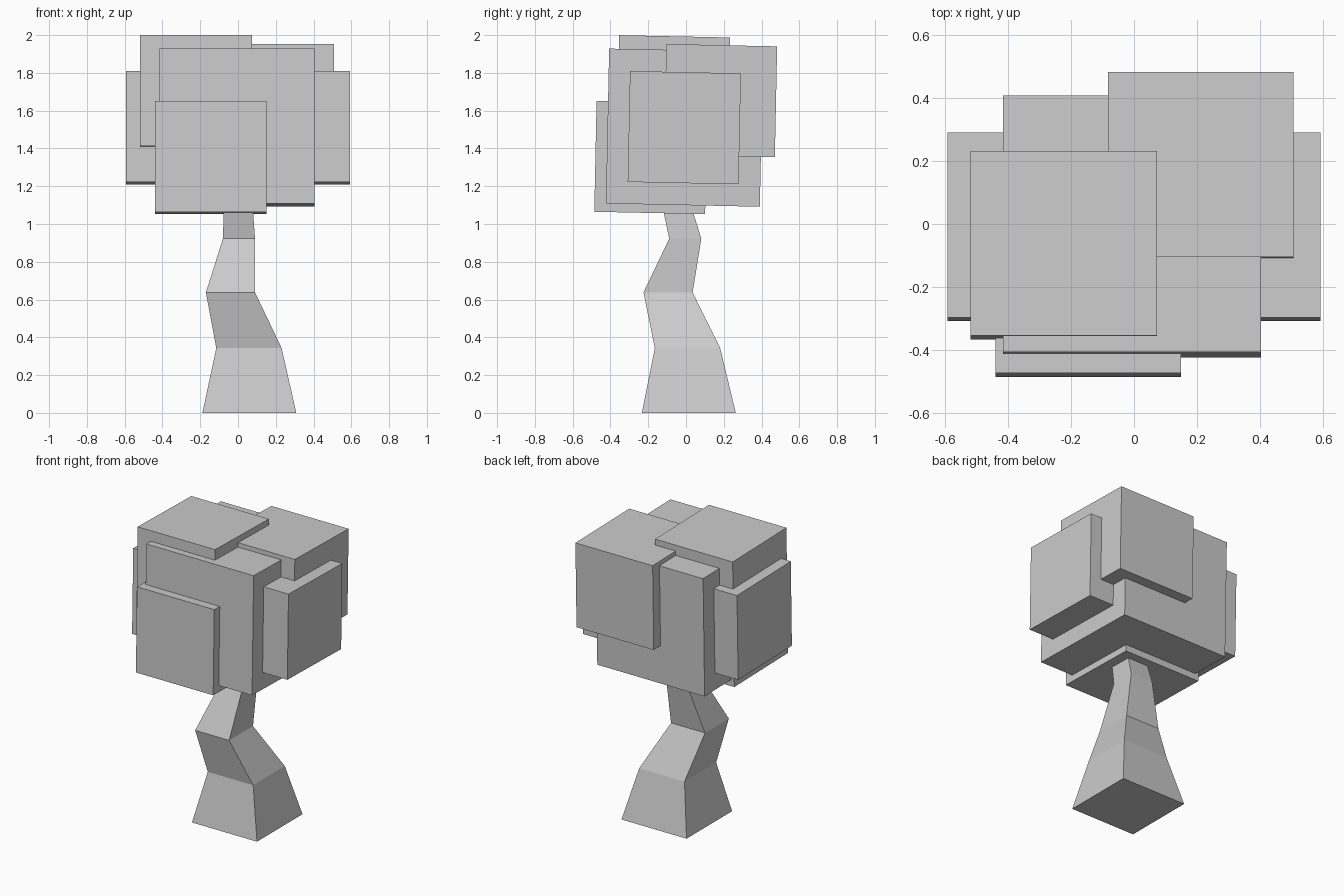
import bpy, bmesh, math

if "Cube" in bpy.data.objects:
    bpy.data.objects.remove(bpy.data.objects["Cube"])

TILT = math.radians(-1.2)  # whole canopy leans slightly backwards


def leaf_block(name, center, size):
    bpy.ops.mesh.primitive_cube_add(size=1, location=center, rotation=(TILT, 0, 0))
    ob = bpy.context.object
    ob.name = name
    ob.scale = size
    return ob


# Crooked square trunk: (centre x, centre y, z, width)
sections = [
    (0.06, 0.015, 0.0, 0.497),
    (0.058, 0.008, 0.343, 0.346),
    (-0.04, -0.095, 0.638, 0.26),
    (0.005, -0.004, 0.922, 0.17),
    (0.0, -0.068, 1.17, 0.145),
]
bm = bmesh.new()
rings = []
for x, y, z, w in sections:
    h = w / 2
    rings.append([bm.verts.new((x + sx * h, y + sy * h, z))
                  for sx, sy in ((-1, -1), (1, -1), (1, 1), (-1, 1))])
for a, b in zip(rings, rings[1:]):
    for i in range(4):
        j = (i + 1) % 4
        bm.faces.new((a[i], a[j], b[j], b[i]))
bm.faces.new(rings[0][::-1])
bm.faces.new(rings[-1])
mesh = bpy.data.meshes.new("trunk")
bm.to_mesh(mesh)
bm.free()
bpy.context.collection.objects.link(bpy.data.objects.new("trunk", mesh))

# Canopy of overlapping leaf blocks
S = 0.587
leaf_block("leaves_core", (-0.006, -0.008, 1.51), (0.82, 0.815, 0.82))
leaf_block("leaves_sides", (0, -0.009, 1.51), (1.186, S, S))
leaf_block("leaves_front", (-0.145, -0.186, 1.352), (0.59, S, S))
leaf_block("leaves_top_left", (-0.223, -0.067, 1.70), (0.592, S, S))
leaf_block("leaves_back_right", (0.212, 0.183, 1.653), (0.59, S, S))
